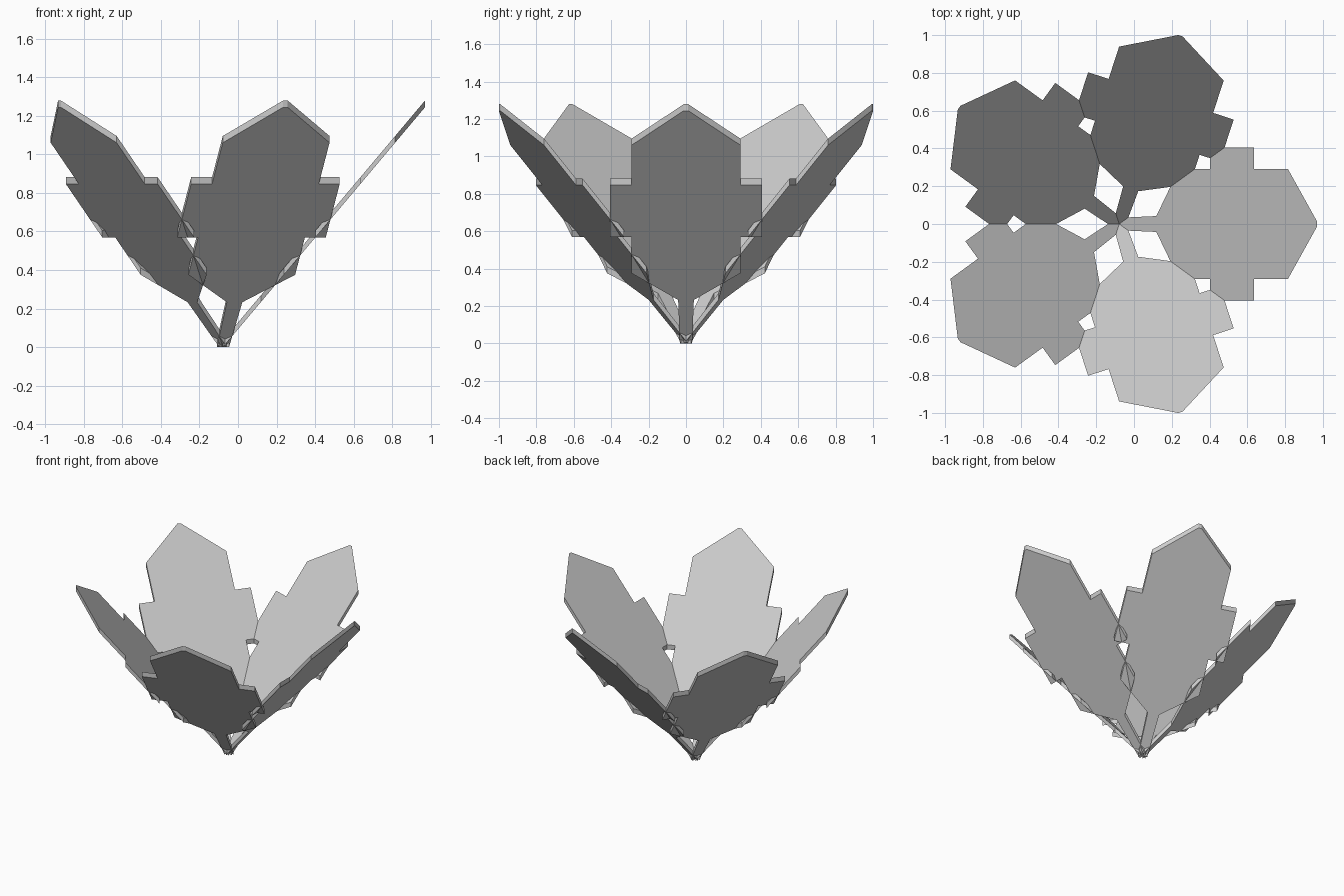
import bpy, math

if "Cube" in bpy.data.objects:
    bpy.data.objects.remove(bpy.data.objects["Cube"])

CENTRE_X = -0.078      # petals radiate from here
SLOPE = 1.187          # rise per unit of radius
THICK = 0.035          # vertical thickness

# half outline of a petal: (radius, half width), from stem to tip
HALF = [(0.0, 0.033), (0.196, 0.042), (0.316, 0.291), (0.48, 0.291),
        (0.48, 0.405), (0.713, 0.405), (0.713, 0.291), (0.893, 0.291),
        (1.048, 0.012)]


def make_petal(index):
    angle = math.radians(72 * index)
    outline = [(r, -w) for r, w in HALF] + [(r, w) for r, w in reversed(HALF)]
    n = len(outline)
    verts = [(r, w, r * SLOPE + dz) for dz in (0, THICK) for r, w in outline]
    faces = [list(reversed(range(n))), list(range(n, 2 * n))]
    faces += [[i, (i + 1) % n, (i + 1) % n + n, i + n] for i in range(n)]
    mesh = bpy.data.meshes.new(f"petal_{index + 1}")
    mesh.from_pydata(verts, [], faces)
    mesh.update()
    petal = bpy.data.objects.new(f"petal_{index + 1}", mesh)
    petal.location = (CENTRE_X, 0, 0)
    petal.rotation_euler = (0, 0, angle)
    bpy.context.collection.objects.link(petal)


# ring of five flat tilted petals
for i in range(5):
    make_petal(i)
